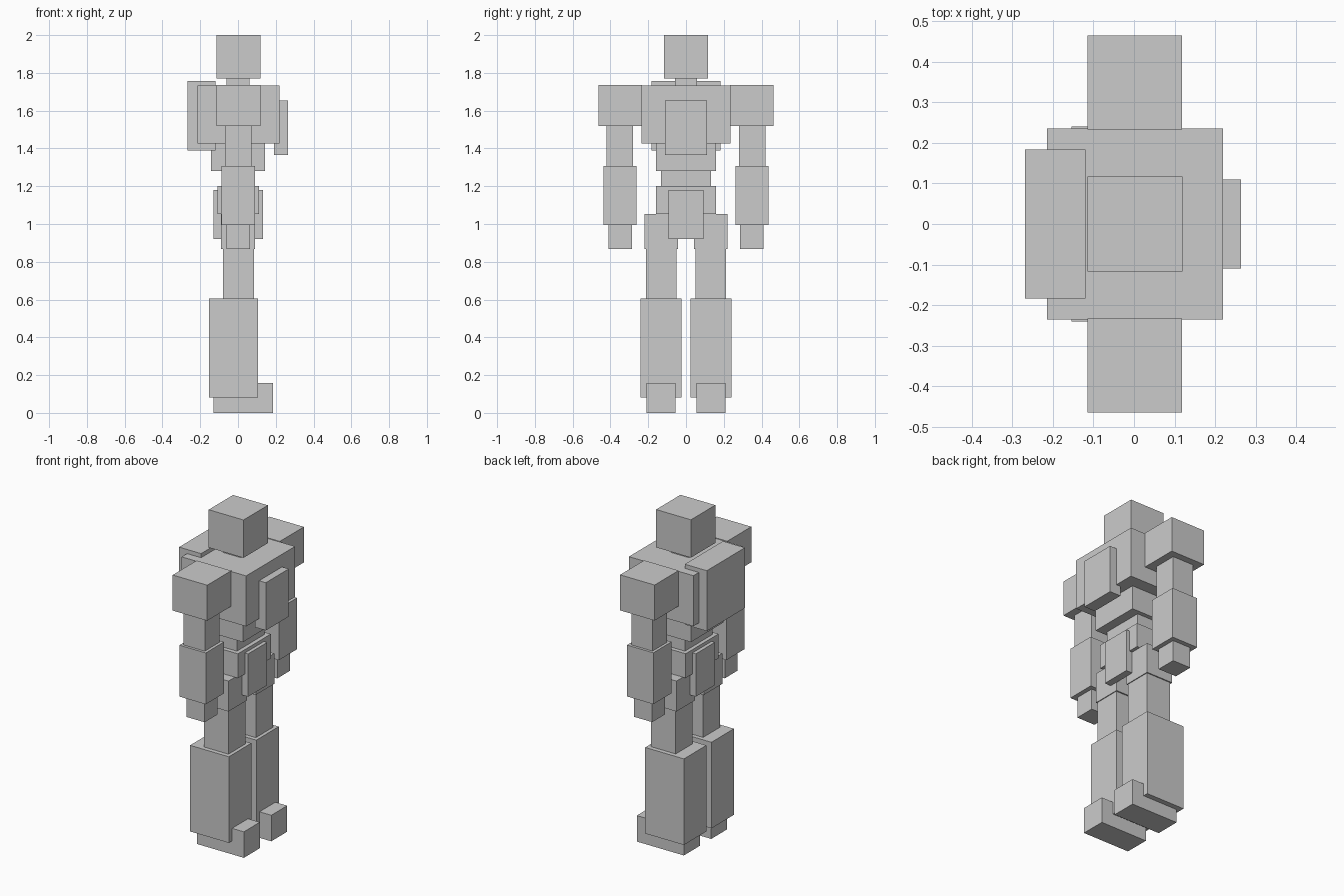
import bpy

if "Cube" in bpy.data.objects:
    bpy.data.objects.remove(bpy.data.objects["Cube"])


def box(name, x, y, z):
    """Box from (min, max) ranges on each axis."""
    centre = [(r[0] + r[1]) / 2 for r in (x, y, z)]
    size = [r[1] - r[0] for r in (x, y, z)]
    bpy.ops.mesh.primitive_cube_add(size=1, location=centre)
    obj = bpy.context.object
    obj.name = name
    obj.scale = size
    bpy.ops.object.transform_apply(location=True, rotation=False, scale=True)
    return obj


def mid(name, x, half_y, z):
    """Box centred on the body's symmetry plane (y = 0)."""
    return box(name, x, (-half_y, half_y), z)


def pair(name, x, y, z):
    """Box mirrored to both sides of the body."""
    obj = box(name, x, y, z)
    # mirror about the world origin
    bpy.ops.object.transform_apply(location=True, rotation=False, scale=True)
    mod = obj.modifiers.new("mirror", "MIRROR")
    mod.use_axis = (False, True, False)
    mod.use_clip = False
    mod.use_mirror_merge = False
    return obj


# Head and torso (the figure faces +x)
mid("head", (-0.115, 0.119), 0.117, (1.77, 2.0))
mid("neck", (-0.06, 0.06), 0.057, (1.70, 1.78))
mid("chest", (-0.214, 0.219), 0.235, (1.425, 1.732))
mid("chest_plate", (0.19, 0.264), 0.11, (1.365, 1.655))
mid("backpack", (-0.268, -0.12), 0.183, (1.39, 1.757))
mid("abdomen", (-0.143, 0.143), 0.158, (1.28, 1.44))
mid("waist", (-0.085, 0.085), 0.132, (1.19, 1.29))
mid("pelvis", (-0.108, 0.11), 0.158, (1.052, 1.2))
mid("front_skirt", (0.088, 0.132), 0.092, (0.92, 1.18))
mid("back_skirt", (-0.13, -0.086), 0.092, (0.92, 1.18))

# Arms
pair("shoulders", (-0.114, 0.118), (0.233, 0.464), (1.52, 1.736))
pair("upper_arms", (-0.07, 0.072), (0.28, 0.422), (1.30, 1.525))
pair("forearms", (-0.087, 0.09), (0.263, 0.438), (0.995, 1.307))
pair("hands", (-0.06, 0.063), (0.287, 0.41), (0.868, 1.0))

# Legs
pair("hip_blocks", (-0.09, 0.09), (0.042, 0.22), (0.868, 1.053))
pair("thighs", (-0.08, 0.085), (0.05, 0.213), (0.60, 0.875))
pair("shins", (-0.154, 0.106), (0.024, 0.24), (0.082, 0.605))
pair("feet", (-0.131, 0.185), (0.055, 0.208), (0.0, 0.158))
